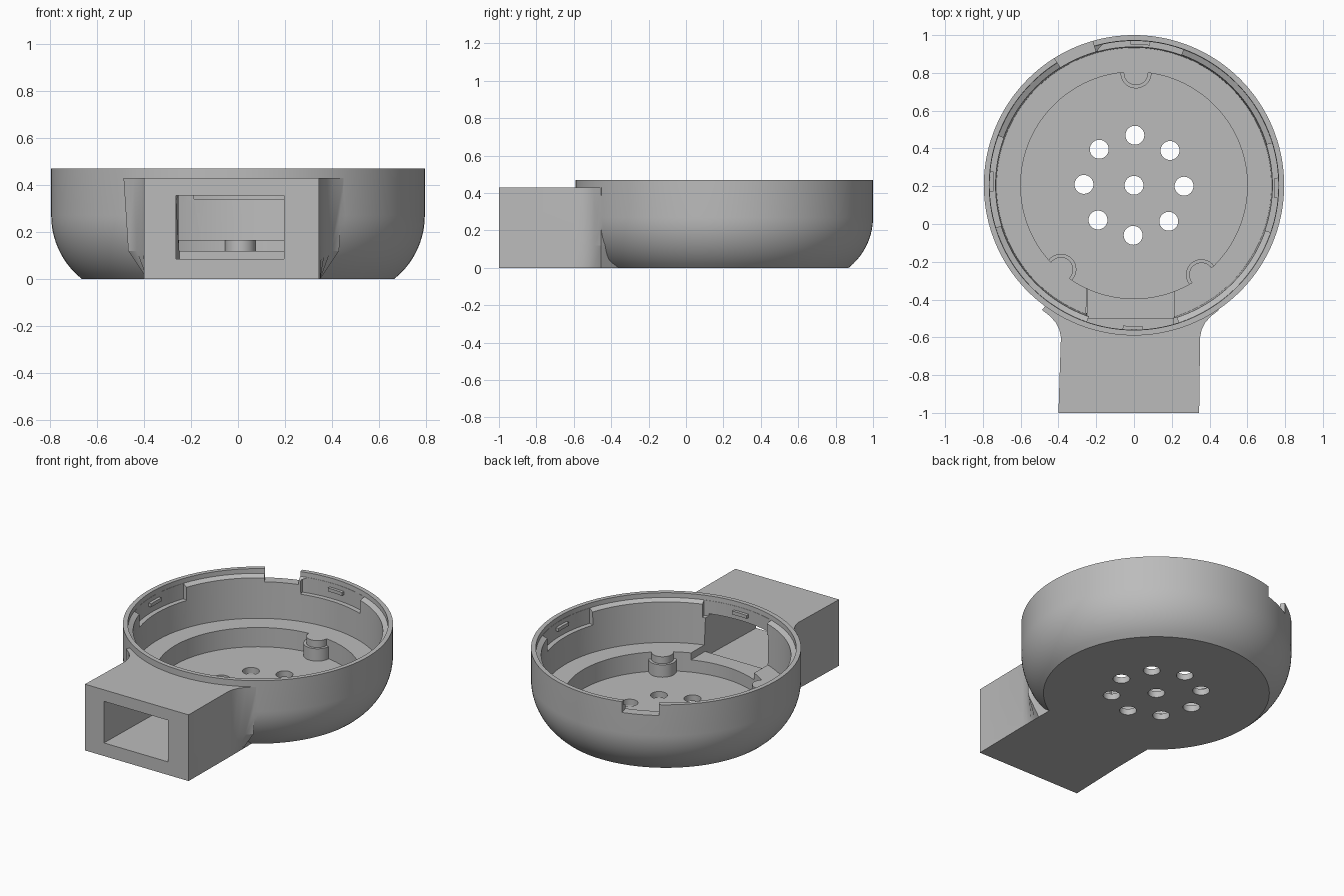
import bpy
import bmesh
from math import sin, cos, radians, pi, sqrt

cube = bpy.data.objects.get("Cube")
if cube:
    bpy.data.objects.remove(cube, do_unlink=True)

CY = 0.205      # centre of the round housing along y
SEG = 144

grey = bpy.data.materials.new("plain_grey")
grey.use_nodes = True
grey.diffuse_color = (0.5, 0.5, 0.5, 1)
grey.node_tree.nodes["Principled BSDF"].inputs["Base Color"].default_value = (0.5, 0.5, 0.5, 1)


def make(name, bm):
    bmesh.ops.recalc_face_normals(bm, faces=bm.faces)
    mesh = bpy.data.meshes.new(name)
    bm.to_mesh(mesh)
    bm.free()
    mesh.materials.append(grey)
    obj = bpy.data.objects.new(name, mesh)
    bpy.context.collection.objects.link(obj)
    return obj


def loft(name, rings, closed=False):
    """Skin matching rings; cap both ends unless the rings form a loop."""
    bm = bmesh.new()
    vs = [[bm.verts.new(p) for p in ring] for ring in rings]
    n = len(vs[0])
    pairs = list(zip(vs, vs[1:]))
    if closed:
        pairs.append((vs[-1], vs[0]))
    else:
        bm.faces.new(vs[0])
        bm.faces.new(vs[-1])
    for a, b in pairs:
        for i in range(n):
            j = (i + 1) % n
            bm.faces.new((a[i], a[j], b[j], b[i]))
    return make(name, bm)


def ring(r, z, x=0, y=CY, seg=SEG):
    return [(x + r * cos(2 * pi * i / seg), y + r * sin(2 * pi * i / seg), z)
            for i in range(seg)]


def turned(name, profile, x=0, y=CY, seg=SEG):
    return loft(name, [ring(r, z, x, y, seg) for r, z in profile])


def sector(name, r0, r1, z0, z1, a0, a1, steps=16):
    """Block curved around the housing axis."""
    rings = []
    for i in range(steps + 1):
        a = radians(a0 + (a1 - a0) * i / steps)
        rings.append([(r * cos(a), CY + r * sin(a), z)
                      for r, z in ((r0, z0), (r1, z0), (r1, z1), (r0, z1))])
    return loft(name, rings)


def combine(target, tool, operation):
    mod = target.modifiers.new(operation, 'BOOLEAN')
    mod.operation = operation
    mod.solver = 'EXACT'
    mod.object = tool
    graph = bpy.context.evaluated_depsgraph_get()
    mesh = bpy.data.meshes.new_from_object(target.evaluated_get(graph))
    target.modifiers.clear()
    target.data = mesh
    bpy.data.objects.remove(tool, do_unlink=True)


# Round housing with a curved lower edge
R, RISE, BEND = 0.795, 0.27, 0.345
outline = []
for i in range(13):
    z = RISE * i / 12
    outline.append((R - BEND + sqrt(BEND ** 2 - (RISE - z) ** 2), z))
outline.append((R, 0.47))
housing = turned("housing", outline)

# Square neck, flaring into the housing above its base
flare = [(0, -0.6), (0.008, -0.56), (0.025, -0.525), (0.055, -0.49), (0.1, -0.455)]


def neck_ring(z, k):
    right = [(0.345, -1)] + [(0.35 + k * dx, y) for dx, y in flare] + [(0.35, -0.33)]
    left = [(-0.4, -1)] + [(-0.387 - k * dx, y) for dx, y in flare] + [(-0.387, -0.33)]
    return [(x, y, z) for x, y in right + left[::-1]]


neck = loft("neck", [neck_ring(0, 0), neck_ring(0.12, 0.8), neck_ring(0.43, 1)])
combine(housing, neck, 'UNION')

# Stepped interior with a thin rim
cavity = turned("cavity", [(0.6, 0.04), (0.6, 0.165), (0.728, 0.165), (0.735, 0.425),
                           (0.765, 0.44), (0.77, 0.55)])
combine(housing, cavity, 'DIFFERENCE')

# Rectangular passage through the neck, stepping up into the housing
side = [(-1.05, 0.085), (-0.5, 0.085), (-0.5, 0.12), (-0.3, 0.12),
        (-0.3, 0.355), (-1.05, 0.355)]
passage = loft("passage", [[(-0.265 if y < -1 else -0.25, y, z) for y, z in side],
                           [(0.195 if y < -1 else 0.213, y, z) for y, z in side]])
combine(housing, passage, 'DIFFERENCE')

# Recessed catch panels around the rim
panels = [(70, 105), (160, 197), (251, 288), (341, 377)]
for a0, a1 in panels:
    combine(housing, sector("panel", 0.68, 0.764, 0.34, 0.55, a0, a1), 'DIFFERENCE')

# Notch in the rim
combine(housing, sector("notch", 0.65, 0.9, 0.4, 0.6, 106, 122), 'DIFFERENCE')

# Vent holes
spots = [(0, CY)] + [(0.265 * cos(radians(89 + 45 * i)), CY + 0.265 * sin(radians(89 + 45 * i)))
                     for i in range(8)]
for x, y in spots:
    combine(housing, turned("vent", [(0.05, -0.1), (0.05, 0.1)], x, y, 40), 'DIFFERENCE')

# Stepped support posts
for a, r in ((89, 0.595), (229, 0.59), (307, 0.593)):
    x, y = r * cos(radians(a)), CY + r * sin(radians(a))
    post = turned("post", [(0.082, 0.02), (0.082, 0.12), (0.065, 0.12), (0.065, 0.165)],
                  x, y, 40)
    combine(housing, post, 'UNION')

# Small catch ridges in the panels
for a0, a1 in panels:
    mid = (a0 + a1) / 2
    combine(housing, sector("ridge", 0.745, 0.78, 0.39, 0.412, mid - 4, mid + 4, 6), 'UNION')

bpy.ops.object.select_all(action='DESELECT')
housing.select_set(True)
bpy.context.view_layer.objects.active = housing
bpy.ops.object.shade_smooth_by_angle(angle=radians(30))
